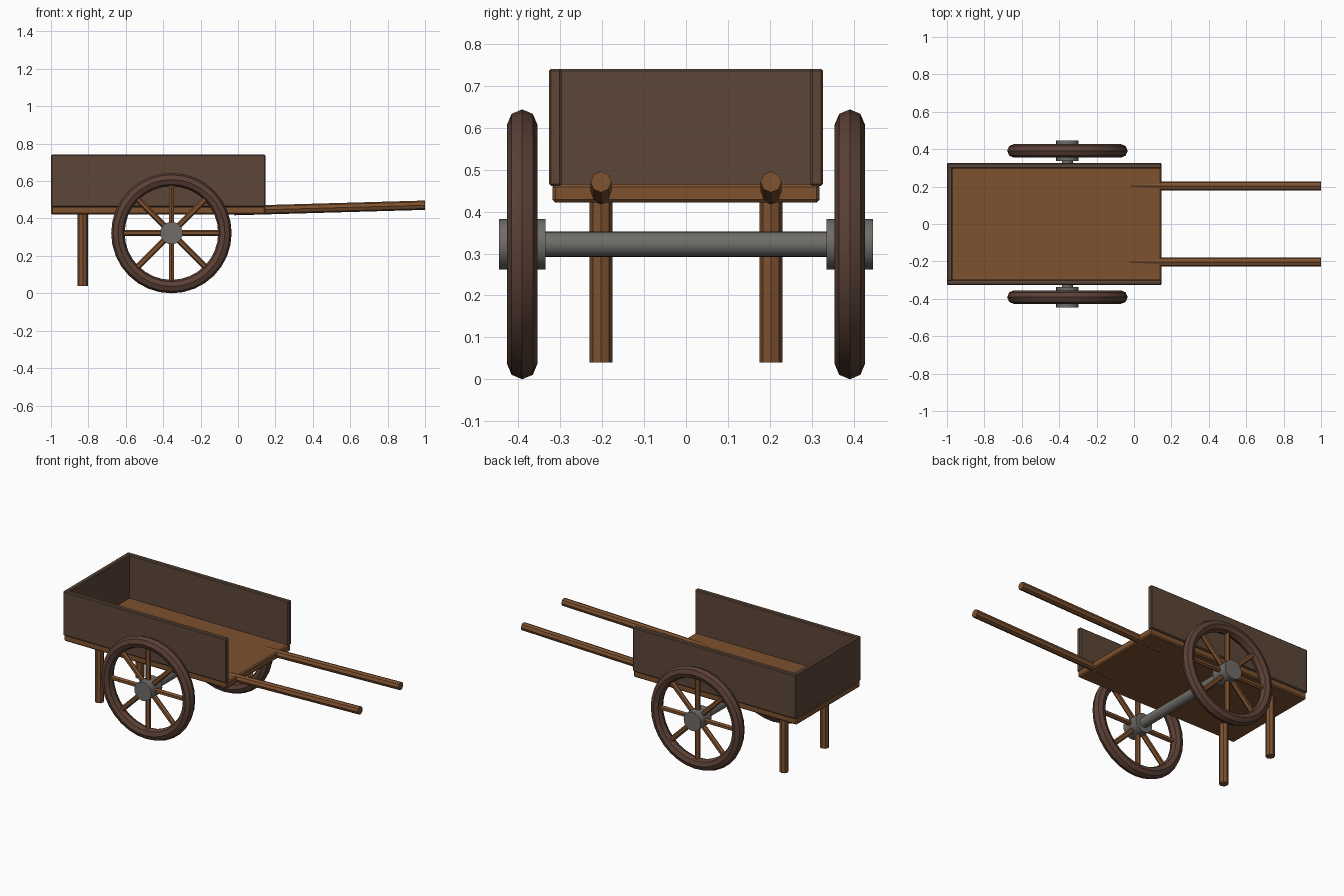
import bpy, math
from mathutils import Vector

cube = bpy.data.objects.get("Cube")
if cube:
    bpy.data.objects.remove(cube, do_unlink=True)


def material(name, rgb):
    m = bpy.data.materials.new(name)
    m.use_nodes = True
    m.diffuse_color = (*rgb, 1)
    m.node_tree.nodes["Principled BSDF"].inputs["Base Color"].default_value = (*rgb, 1)
    return m


WOOD = material("warm wood", (0.205, 0.083, 0.029))
BOARD = material("dark board wood", (0.107, 0.062, 0.039))
RIM = material("dark rim wood", (0.105, 0.052, 0.036))
METAL = material("grey metal", (0.16, 0.152, 0.142))


def finish(name, mat, smooth=True):
    ob = bpy.context.object
    ob.name = name
    ob.data.materials.append(mat)
    if smooth:
        bpy.ops.object.shade_smooth_by_angle(angle=math.radians(30))
    return ob


def box(name, lo, hi, mat, bevel=0.005):
    lo, hi = Vector(lo), Vector(hi)
    bpy.ops.mesh.primitive_cube_add(size=1, location=(lo + hi) / 2)
    bpy.context.object.scale = hi - lo
    bpy.ops.object.transform_apply(location=False, rotation=False, scale=True)
    ob = finish(name, mat, False)
    mod = ob.modifiers.new("edge chamfer", "BEVEL")
    mod.width = bevel
    mod.segments = 1


def rod(name, a, b, radius, sides, mat):
    a, b = Vector(a), Vector(b)
    bpy.ops.mesh.primitive_cylinder_add(vertices=sides, radius=radius, depth=(b - a).length,
                                        location=(a + b) / 2)
    bpy.context.object.rotation_euler = (b - a).to_track_quat("Z", "Y").to_euler()
    finish(name, mat)


BACK, FRONT = -1.0, 0.146
WHEEL_X, WHEEL_Z, WHEEL_Y = -0.356, 0.322, 0.391
TRACK = 0.203

# Bed and tailboard
box("bed", (BACK, -0.319, 0.422), (FRONT, 0.319, 0.466), WOOD, 0.007)
box("back_board", (BACK, -0.305, 0.461), (-0.97, 0.305, 0.741), BOARD)

# Axle
rod("axle", (WHEEL_X, -0.36, WHEEL_Z), (WHEEL_X, 0.36, WHEEL_Z), 0.03, 24, METAL)

for side, s in (("left", 1), ("right", -1)):
    # Side board, rear leg and pulling shaft
    y0, y1 = sorted((s * 0.297, s * 0.327))
    box(side + "_side_board", (BACK, y0, 0.461), (FRONT, y1, 0.741), BOARD)
    rod(side + "_leg", (-0.83, s * TRACK, 0.04), (-0.83, s * TRACK, 0.43), 0.027, 8, WOOD)
    rod(side + "_shaft", (-0.02, s * TRACK, 0.442), (1.0, s * TRACK, 0.471), 0.025, 8, WOOD)

    # Wheel rim, hub and spokes
    centre = Vector((WHEEL_X, s * WHEEL_Y, WHEEL_Z))
    bpy.ops.mesh.primitive_torus_add(major_segments=32, minor_segments=8, major_radius=0.286,
                                     minor_radius=0.036, location=centre,
                                     rotation=(math.pi / 2, 0, 0))
    finish(side + "_wheel_rim", RIM)
    half = Vector((0, 0.055, 0))
    rod(side + "_hub", centre - half, centre + half, 0.06, 24, METAL)
    for i in range(8):
        a = i * math.pi / 4
        d = Vector((math.cos(a), 0, math.sin(a)))
        rod(f"{side}_spoke_{i + 1}", centre + d * 0.04, centre + d * 0.275, 0.016, 6, WOOD)
